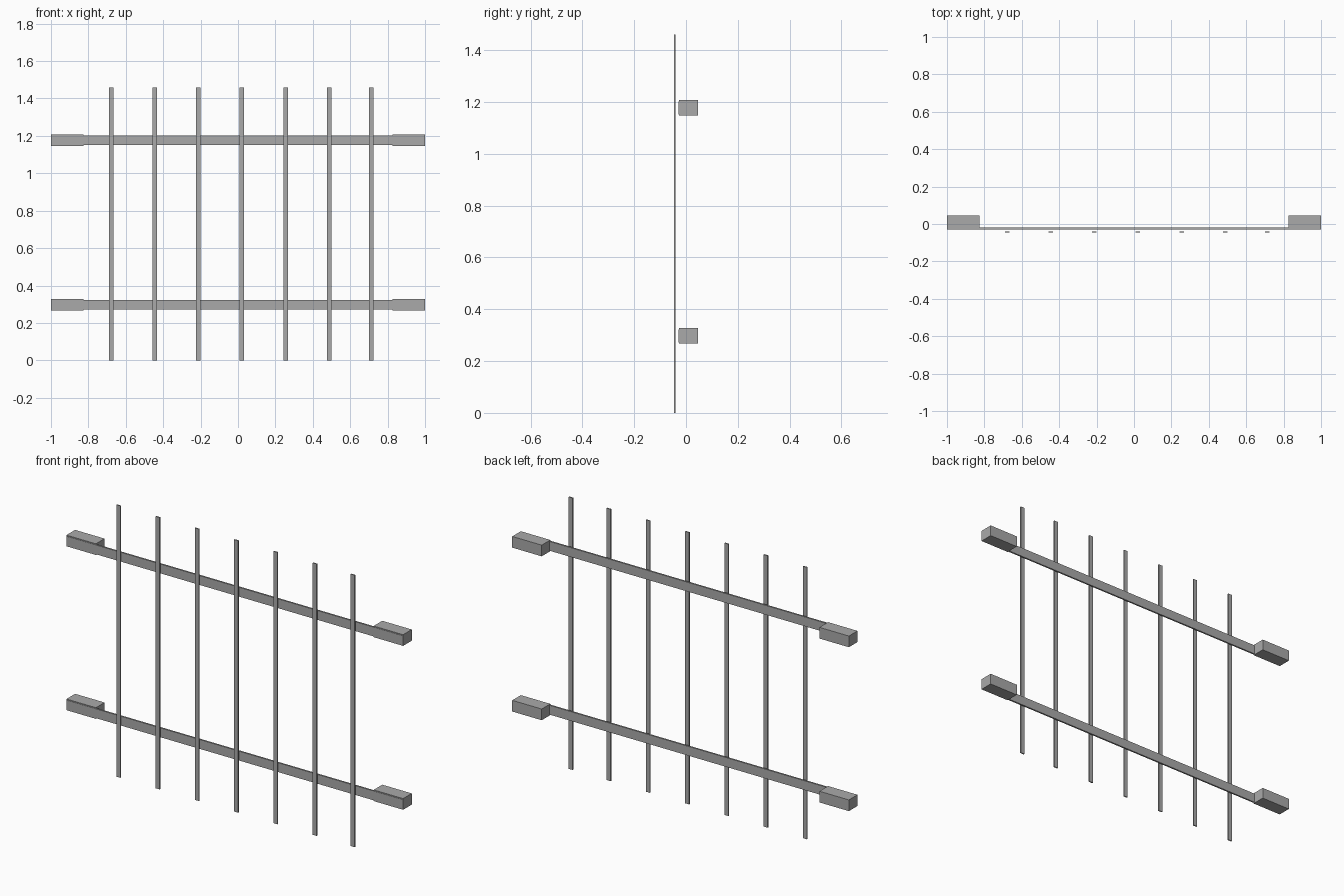
import bpy

cube = bpy.data.objects.get("Cube")
if cube:
    bpy.data.objects.remove(cube, do_unlink=True)

metal = bpy.data.materials.new("grey_metal")
metal.use_nodes = True
GREY = (0.4, 0.4, 0.4, 1)
metal.diffuse_color = GREY
metal.node_tree.nodes["Principled BSDF"].inputs["Base Color"].default_value = GREY


def box(name, x, y, z):
    """Box spanning the (low, high) range on each axis."""
    bpy.ops.mesh.primitive_cube_add(size=1)
    ob = bpy.context.object
    ob.name = name
    ob.location = [(a + b) / 2 for a, b in (x, y, z)]
    ob.scale = [b - a for a, b in (x, y, z)]
    ob.data.materials.append(metal)
    return ob


# Horizontal rails with a mounting block behind each end
for level, z in (("lower", 0.297), ("upper", 1.177)):
    box(level + "_rail", (-1, 1), (-0.029, -0.02), (z - 0.025, z + 0.025))
    for side, x in (("right", (-1, -0.825)), ("left", (0.825, 1))):
        box(f"{level}_{side}_block", x, (-0.027, 0.046), (z - 0.03, z + 0.03))

# Thin upright bars in front of the rails
for i, x in enumerate((-0.678, -0.445, -0.212, 0.021, 0.254, 0.488, 0.713)):
    box(f"upright_bar_{i + 1}", (x - 0.012, x + 0.012), (-0.046, -0.04), (0, 1.46))
